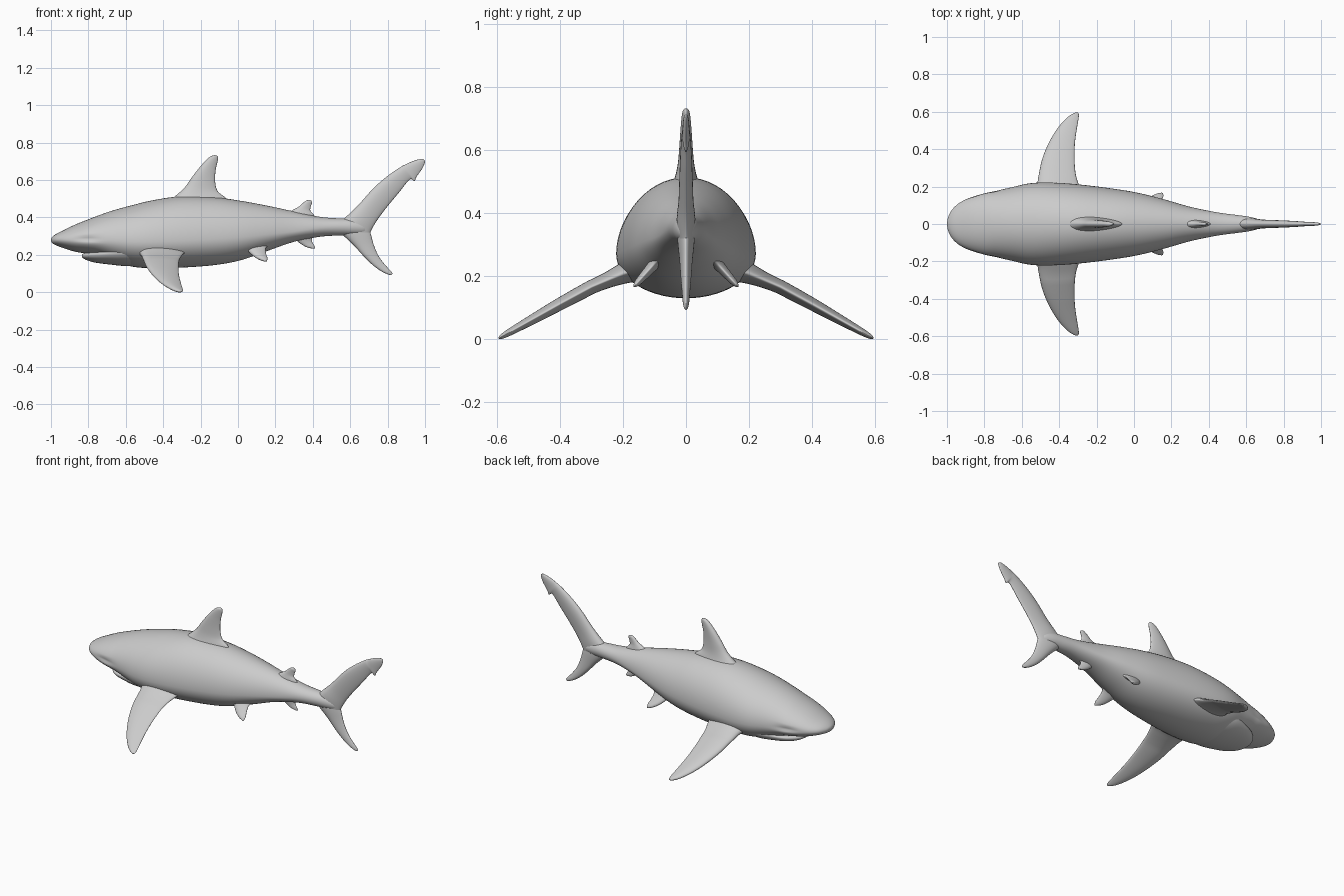
import bpy, bmesh
from math import sin, cos, pi, exp
from mathutils import Vector


def smooth_path(rows, steps):
    """Catmull-Rom interpolation of section parameters."""
    pts = [rows[0]] + list(rows) + [rows[-1]]
    out = []
    for i in range(1, len(pts) - 2):
        for s in range(steps):
            t = s / steps
            out.append([0.5 * (2 * b + (c - a) * t + (2 * a - 5 * b + 4 * c - d) * t * t
                               + (3 * b - a - 3 * c + d) * t ** 3)
                        for a, b, c, d in zip(*pts[i - 1:i + 3])])
    return out + [list(rows[-1])]


def loft(name, rings, mirror=False):
    bm = bmesh.new()
    loops = [[bm.verts.new(p) for p in ring] for ring in rings]
    n = len(loops[0])
    for a, b in zip(loops, loops[1:]):
        for i in range(n):
            bm.faces.new((a[i], a[(i + 1) % n], b[(i + 1) % n], b[i]))
    bm.faces.new(loops[0])
    bm.faces.new(loops[-1])
    bmesh.ops.recalc_face_normals(bm, faces=bm.faces)
    for f in bm.faces:
        f.smooth = True
    me = bpy.data.meshes.new(name)
    bm.to_mesh(me)
    bm.free()
    ob = bpy.data.objects.new(name, me)
    bpy.context.collection.objects.link(ob)
    if mirror:
        m = ob.modifiers.new("Mirror", 'MIRROR')
        m.use_axis = (False, True, False)
        m.use_mirror_merge = False
    return ob


def hull(name, rows, steps=5, n=56, groove=0.0):
    """Rows: x, top z, widest z, bottom z, half width."""
    rings = []
    for x, top, mid, bot, w in smooth_path(rows, steps):
        ring = []
        for k in range(n):
            a = 2 * pi * k / n
            z = mid + sin(a) * ((top - mid) if sin(a) > 0 else (mid - bot))
            dent = groove * exp(-((x + 0.80) / 0.06) ** 2 - ((z - 0.285) / 0.012) ** 2)
            ring.append((x, cos(a) * (max(w, 0.001) - dent), z))
        rings.append(ring)
    return loft(name, rings)


def fin(name, rows, normal=(0, 1, 0), place=None, mirror=False, n=28):
    """Rows: leading edge u, v, trailing edge u, v, half thickness.
    place maps (u, v) to 3D; by default the fin stands in the centre plane."""
    place = place or (lambda u, v: (u, 0, v))
    nrm = Vector(normal).normalized()
    rings = []
    for lu, lv, tu, tv, h in smooth_path(rows, 5):
        a, b = Vector(place(lu, lv)), Vector(place(tu, tv))
        ring = []
        for k in range(n):
            t = 2 * pi * k / n
            c = (1 - cos(t)) / 2
            ring.append(a.lerp(b, c) + nrm * (h * sin(t) * (1.25 - 0.6 * c)))
        rings.append(ring)
    return loft(name, rings, mirror)


# Main body, nose to tail stalk
hull("body", [
    (-1.0, .283, .28, .277, .002), (-.993, .296, .28, .262, .038),
    (-.97, .313, .28, .25, .08), (-.93, .333, .28, .235, .115),
    (-.87, .362, .28, .217, .145), (-.80, .39, .28, .205, .168),
    (-.74, .413, .278, .192, .178), (-.66, .44, .275, .163, .195),
    (-.56, .467, .27, .136, .217), (-.45, .493, .27, .129, .222),
    (-.30, .513, .275, .132, .212), (-.12, .507, .285, .146, .19),
    (.02, .488, .295, .173, .167), (.16, .462, .31, .222, .132),
    (.30, .432, .325, .27, .092), (.44, .403, .345, .297, .063),
    (.55, .394, .35, .304, .048), (.62, .39, .348, .306, .038),
    (.67, .37, .343, .312, .024), (.70, .345, .335, .325, .006)], groove=.012)

# Lower jaw, set back under the snout
hull("lower_jaw", [
    (-.835, .197, .194, .19, .003), (-.828, .206, .195, .182, .045),
    (-.805, .215, .198, .170, .085), (-.76, .222, .203, .158, .125),
    (-.69, .23, .21, .149, .155), (-.60, .25, .22, .14, .178),
    (-.50, .26, .23, .14, .17)])

# Fins on the centre line
fin("dorsal_fin", [
    (-.40, .465, -.055, .465, .055), (-.335, .515, -.065, .503, .037),
    (-.285, .56, -.108, .54, .027), (-.25, .61, -.122, .59, .022),
    (-.205, .668, -.12, .65, .018), (-.165, .712, -.11, .695, .014),
    (-.14, .729, -.107, .72, .010), (-.122, .733, -.112, .73, .003)])
fin("second_dorsal_fin", [
    (.25, .415, .42, .39, .026), (.295, .441, .405, .415, .018),
    (.325, .458, .387, .436, .013), (.348, .478, .389, .458, .010),
    (.367, .491, .396, .478, .008), (.382, .494, .393, .489, .003)])
fin("anal_fin", [
    (.29, .30, .41, .31, .022), (.315, .275, .395, .285, .016),
    (.338, .257, .397, .268, .012), (.365, .242, .408, .25, .009),
    (.39, .235, .412, .238, .005), (.402, .233, .41, .234, .002)])

# Tail lobes, the upper one with a notch near its tip
fin("upper_tail_lobe", [
    (.52, .35, .70, .295, .030), (.585, .41, .712, .33, .030),
    (.645, .468, .747, .39, .024), (.725, .557, .80, .46, .021),
    (.80, .622, .862, .535, .018), (.87, .67, .918, .603, .014),
    (.895, .683, .943, .594, .012), (.925, .697, .955, .618, .011),
    (.96, .709, .984, .66, .009), (.983, .713, .998, .69, .006),
    (.993, .711, 1.0, .703, .002)])
fin("lower_tail_lobe", [
    (.52, .345, .695, .36, .030), (.565, .302, .71, .312, .027),
    (.62, .25, .727, .25, .021), (.665, .20, .754, .19, .017),
    (.715, .15, .788, .145, .013), (.765, .113, .817, .114, .010),
    (.803, .095, .825, .102, .006), (.817, .092, .823, .094, .002)])


# Paired fins: u is x, v is distance from the centre plane
def pectoral_place(x, y):
    pts = [(.10, .235), (.2, .207), (.3, .165), (.4, .111), (.5, .055), (.62, -.012)]
    for (a, p), (b, q) in zip(pts, pts[1:]):
        if y <= b:
            break
    return x, y, p + (q - p) * (y - a) / (b - a)


fin("pectoral_fins", [
    (-.55, .15, -.27, .15, .045), (-.52, .21, -.295, .21, .032),
    (-.508, .27, -.312, .27, .024), (-.49, .35, -.318, .35, .022),
    (-.455, .435, -.316, .43, .019), (-.41, .51, -.307, .50, .015),
    (-.36, .566, -.297, .56, .011), (-.325, .59, -.295, .584, .007),
    (-.308, .596, -.298, .594, .002)],
    normal=(0, .5, .87), place=pectoral_place, mirror=True)

# Pelvic fins: v is height, spreading outwards as it drops
fin("pelvic_fins", [
    (.02, .27, .19, .285, .028), (.042, .235, .17, .258, .020),
    (.062, .213, .148, .235, .016), (.09, .189, .15, .207, .013),
    (.12, .173, .157, .185, .010), (.14, .167, .156, .171, .005),
    (.148, .165, .154, .166, .002)],
    normal=(0, .75, .66), place=lambda x, z: (x, .085 + (.255 - z) * .9, z), mirror=True)
